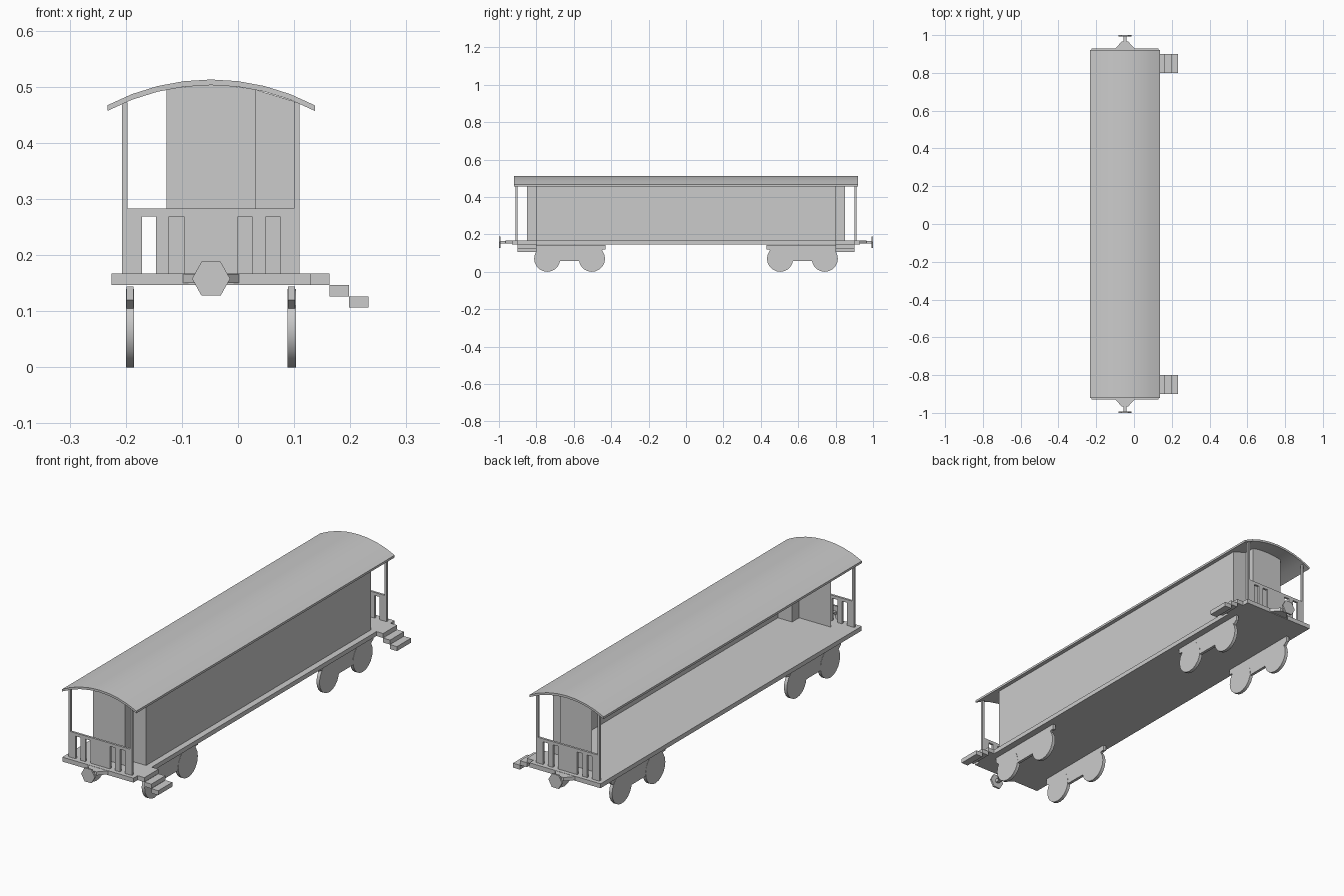
import bpy, bmesh, math

if "Cube" in bpy.data.objects:
    bpy.data.objects.remove(bpy.data.objects["Cube"])

C = -0.048  # centre line of the carriage body


def finish(name, bm, smooth=False):
    bmesh.ops.recalc_face_normals(bm, faces=bm.faces)
    me = bpy.data.meshes.new(name)
    bm.to_mesh(me)
    bm.free()
    ob = bpy.data.objects.new(name, me)
    bpy.context.collection.objects.link(ob)
    if smooth:
        bpy.context.view_layer.objects.active = ob
        ob.select_set(True)
        bpy.ops.object.shade_smooth_by_angle(angle=math.radians(30))
        ob.select_set(False)
    return ob


def box(name, x0, x1, y0, y1, z0, z1):
    bm = bmesh.new()
    bmesh.ops.create_cube(bm, size=1)
    for v in bm.verts:
        v.co = ((x0 + x1) / 2 + v.co.x * (x1 - x0),
                (y0 + y1) / 2 + v.co.y * (y1 - y0),
                (z0 + z1) / 2 + v.co.z * (z1 - z0))
    return finish(name, bm)


def prism(name, pts, axis, a, b, smooth=False):
    """Extrude a 2D outline from a to b along the x, y or z axis."""
    def place(p, d):
        return {'x': (d, p[0], p[1]), 'y': (p[0], d, p[1]), 'z': (p[0], p[1], d)}[axis]
    bm = bmesh.new()
    f = bm.faces.new([bm.verts.new(place(p, a)) for p in pts])
    ext = bmesh.ops.extrude_face_region(bm, geom=[f])['geom']
    off = place((0, 0), b - a)
    bmesh.ops.translate(bm, vec=off, verts=[g for g in ext if isinstance(g, bmesh.types.BMVert)])
    return finish(name, bm, smooth)


def ceiling(x):
    return 0.108 + math.sqrt(0.395 ** 2 - (x - C) ** 2)


# arched roof
xs = [C + 0.395 * math.sin(math.radians(27.9) * (i / 4 - 1)) for i in range(9)]
under = [(x, ceiling(x)) for x in xs]
prism("roof", under + [(x, z + 0.01) for x, z in reversed(under)], 'y', -0.92, 0.92, True)

# floor
box("floor", -0.225, 0.13, -0.93, 0.93, 0.147, 0.167)

# thin walls: right side, stepped in around each end, open on the left
plan = [(-0.127, -0.85), (-0.0875, -0.85), (C, -0.85), (-0.009, -0.85), (0.031, -0.85),
        (0.031, -0.8), (0.102, -0.8)]
plan += [(x, -y) for x, y in reversed(plan)]
bm = bmesh.new()
cols = [(bm.verts.new((x, y, 0.167)), bm.verts.new((x, y, ceiling(x)))) for x, y in plan]
for p, q in zip(cols, cols[1:]):
    bm.faces.new((p[0], q[0], q[1], p[1]))
finish("body_walls", bm)

for s, end in ((-1, "front"), (1, "back")):
    y0, y1 = sorted((s * 0.902, s * 0.912))
    # corner posts
    for x, side in ((-0.207, "left"), (0.1, "right")):
        box(f"{end}_{side}_post", x, x + 0.01, y0, y1, 0.167, ceiling(x + 0.005))
    # end railing with upright slats and a wide centre panel
    box(f"{end}_rail", -0.197, 0.1, y0, y1, 0.269, 0.283)
    for i, (x0, x1) in enumerate(((-0.197, -0.171), (-0.146, -0.123), (-0.096, 0.0),
                                  (0.025, 0.05), (0.075, 0.1))):
        box(f"{end}_slat_{i}", x0, x1, y0, y1, 0.167, 0.269)
    # boarding steps on the right
    ya, yb = sorted((s * 0.8, s * 0.9))
    for i in range(3):
        x = 0.129 + i * 0.0345
        box(f"{end}_step_{i}", x, x + 0.0345, ya, yb, 0.147 - 0.0203 * i, 0.167 - 0.0203 * i)
    # coupling: tapered bracket, shaft and hexagonal buffer
    prism(f"{end}_coupling_bracket",
          [(C - 0.05, s * 0.93), (C + 0.05, s * 0.93), (C + 0.018, s * 0.965), (C - 0.018, s * 0.965)],
          'z', 0.15, 0.166)
    box(f"{end}_coupling_shaft", C - 0.008, C + 0.008, *sorted((s * 0.96, s * 0.994)), 0.151, 0.165)
    prism(f"{end}_buffer",
          [(C + 0.034 * math.cos(k * math.pi / 3), 0.158 + 0.035 * math.sin(k * math.pi / 3)) for k in range(6)],
          'y', s * 0.992, s * 1.0)
    # bogies: side frame with two wheels per side
    for x, side in ((-0.2, "left"), (0.088, "right")):
        frame = [(0.82, 0.144), (0.82, 0.12), (0.745, 0.057), (0.505, 0.057), (0.445, 0.12),
                 (0.43, 0.12), (0.43, 0.144)]
        prism(f"{end}_{side}_bogie_frame", [(s * y, z) for y, z in frame], 'x', x + 0.001, x + 0.014)
        for y, w in ((0.742, "outer"), (0.503, "inner")):
            prism(f"{end}_{side}_{w}_wheel",
                  [(s * y + 0.07 * math.cos(k * math.pi / 10), 0.07 + 0.07 * math.sin(k * math.pi / 10))
                   for k in range(20)], 'x', x, x + 0.015, True)
